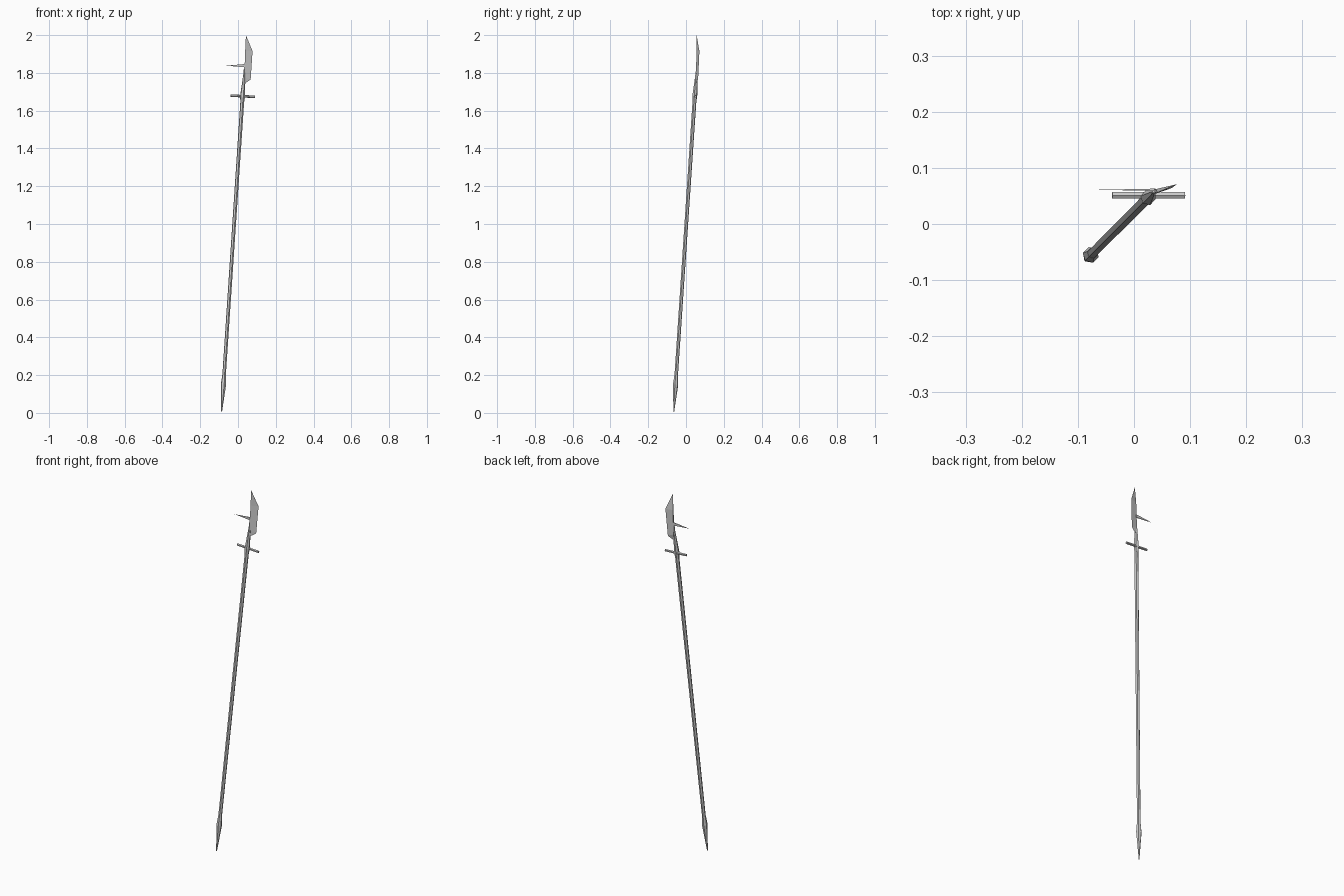
import bpy, bmesh
from mathutils import Vector

if "Cube" in bpy.data.objects:
    bpy.data.objects.remove(bpy.data.objects["Cube"])


def make(name, verts, faces):
    me = bpy.data.meshes.new(name)
    bm = bmesh.new()
    vs = [bm.verts.new(v) for v in verts]
    for f in faces:
        bm.faces.new([vs[i] for i in f])
    bmesh.ops.recalc_face_normals(bm, faces=bm.faces)
    bm.to_mesh(me)
    bm.free()
    ob = bpy.data.objects.new(name, me)
    bpy.context.collection.objects.link(ob)
    return ob


def tube(name, rings, sides=6):
    """Loft flat-sided rings (centre, radius) into a closed tapered bar."""
    bm = bmesh.new()
    axis = (Vector(rings[-1][0]) - Vector(rings[0][0])).normalized()
    rot = axis.to_track_quat('Z', 'Y').to_matrix().to_4x4()
    loops = []
    for c, r in rings:
        vs = bmesh.ops.create_circle(bm, segments=sides, radius=r)['verts']
        bmesh.ops.transform(bm, matrix=rot, verts=vs)
        bmesh.ops.translate(bm, vec=Vector(c), verts=vs)
        loops.append(vs)
    for a, b in zip(loops, loops[1:]):
        for i in range(sides):
            j = (i + 1) % sides
            bm.faces.new((a[i], a[j], b[j], b[i]))
    bm.faces.new(loops[0])
    bm.faces.new(loops[-1])
    bmesh.ops.recalc_face_normals(bm, faces=bm.faces)
    me = bpy.data.meshes.new(name)
    bm.to_mesh(me)
    bm.free()
    ob = bpy.data.objects.new(name, me)
    bpy.context.collection.objects.link(ob)
    return ob


def on_axis(z):
    """Point on the leaning centre line of the pole."""
    return (-0.087 + 0.0665 * z, -0.065 + 0.0665 * z, z)


# Long leaning pole and its pointed butt
tube("shaft", [(on_axis(0.12), 0.0095), (on_axis(1.7), 0.0105)])
tube("butt_spike", [(on_axis(0.005), 0.002), (on_axis(0.15), 0.0145), (on_axis(0.20), 0.010)])

# Socket narrowing towards the blade
tube("socket", [(on_axis(1.645), 0.0105), (on_axis(1.68), 0.0135),
                ((0.034, 0.0555, 1.80), 0.005), ((0.034, 0.057, 1.84), 0.002)])

# Cross bar below the blade
tube("cross_bar", [((-0.039, 0.051, 1.68), 0.0068), ((0.091, 0.051, 1.673), 0.0068)])

# Wedge blade: thick spine on the left, sharp edge on the right
spine = [(0.042, 0.056, 2.0), (0.038, 0.059, 1.915), (0.033, 0.057, 1.78), (0.033, 0.054, 1.75)]
edge = [(0.042, 0.056, 2.0), (0.077, 0.071, 1.915), (0.067, 0.064, 1.765), (0.042, 0.056, 1.748)]
half = [0.0005, 0.003, 0.005, 0.004]
verts = [(x, y + s * h, z) for s in (-1, 1) for (x, y, z), h in zip(spine, half)] + edge[1:]
make("blade", verts, [
    (0, 1, 8), (1, 2, 9, 8), (2, 3, 10, 9),
    (4, 8, 5), (5, 8, 9, 6), (6, 9, 10, 7),
    (0, 4, 5, 1), (1, 5, 6, 2), (2, 6, 7, 3), (3, 7, 10), (0, 8, 4)])

# Thin back spike
make("back_spike", [(-0.064, 0.061, 1.838), (0.038, 0.059, 1.83), (0.038, 0.063, 1.83),
                    (0.038, 0.063, 1.847), (0.038, 0.059, 1.847)],
     [(0, 1, 2), (0, 2, 3), (0, 3, 4), (0, 4, 1), (1, 2, 3, 4)])
